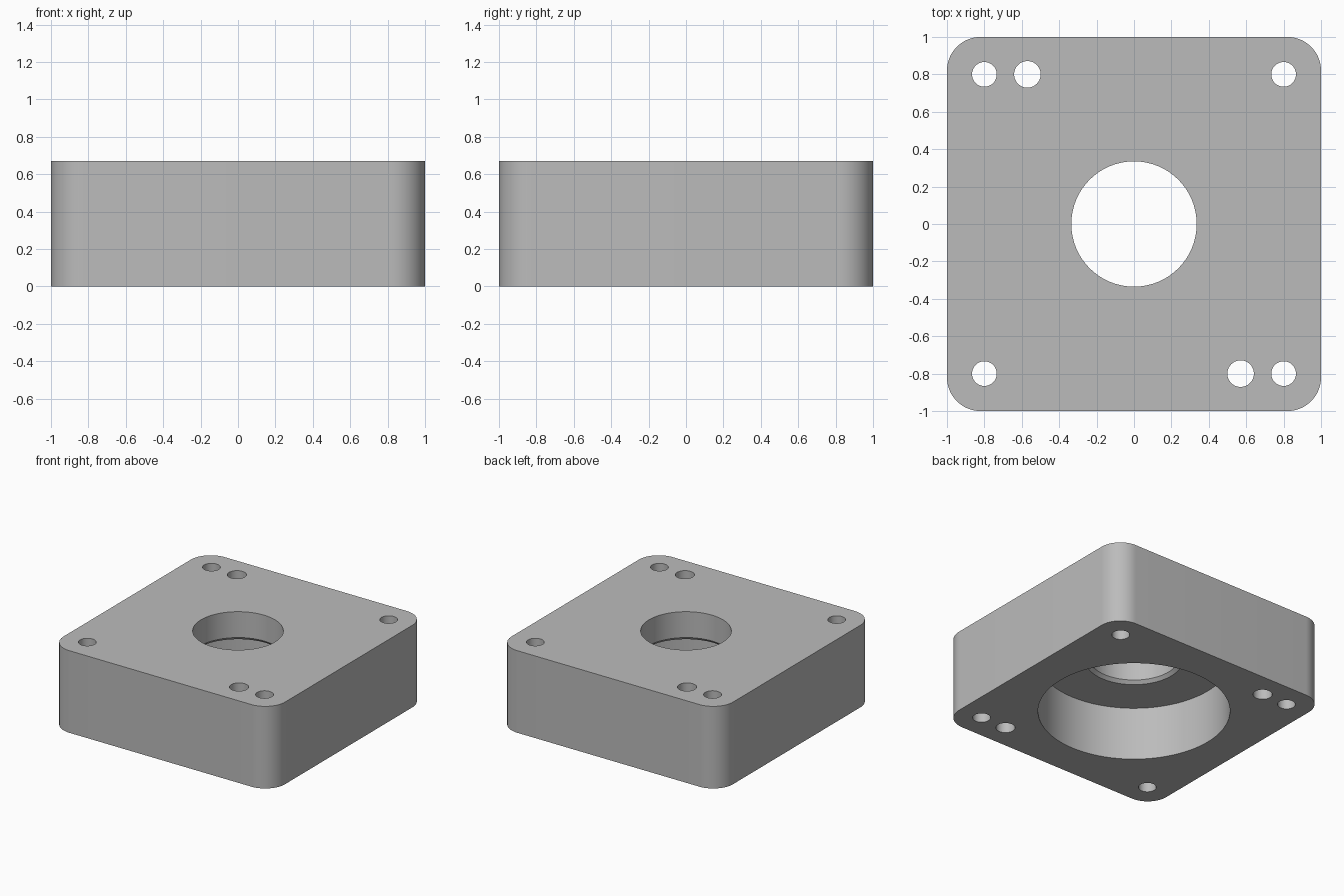
import bpy, bmesh
from math import pi, cos, sin, radians

cube = bpy.data.objects.get("Cube")
if cube:
    bpy.data.objects.remove(cube, do_unlink=True)

HEIGHT, CORNER = 0.67, 0.18
BORE, RECESS, RECESS_TOP, CHAMFER = 0.335, 0.71, 0.434, 0.025
OVER = 0.1  # how far cutters reach past the block

grey = bpy.data.materials.new("plain grey")
grey.use_nodes = True
colour = (0.5, 0.5, 0.5, 1)
grey.diffuse_color = colour
grey.node_tree.nodes["Principled BSDF"].inputs["Base Color"].default_value = colour


def stack(name, sections):
    """Loft a closed solid through a list of (outline, z) sections."""
    bm = bmesh.new()
    rings = [[bm.verts.new((x, y, z)) for x, y in outline] for outline, z in sections]
    for low, high in zip(rings, rings[1:]):
        for i in range(len(low)):
            j = (i + 1) % len(low)
            bm.faces.new((low[i], low[j], high[j], high[i]))
    bm.faces.new(rings[0][::-1])
    bm.faces.new(rings[-1])
    mesh = bpy.data.meshes.new(name)
    bm.to_mesh(mesh)
    bm.free()
    mesh.materials.append(grey)
    obj = bpy.data.objects.new(name, mesh)
    bpy.context.collection.objects.link(obj)
    return obj


def circle(radius, x=0, y=0, sides=96):
    return [(x + radius * cos(2 * pi * i / sides), y + radius * sin(2 * pi * i / sides))
            for i in range(sides)]


def rounded_square(half, radius, steps=16):
    inner = half - radius
    points = []
    for quarter, (sx, sy) in enumerate([(1, 1), (-1, 1), (-1, -1), (1, -1)]):
        for i in range(steps + 1):
            a = (quarter + i / steps) * pi / 2
            points.append((sx * inner + radius * cos(a), sy * inner + radius * sin(a)))
    return points


# Block with rounded upright corners
outline = rounded_square(1, CORNER)
block = stack("mounting_block", [(outline, 0), (outline, HEIGHT)])

# Central bore, chamfered where it opens into the wide recess underneath
cutters = [
    stack("recess_cutter", [(circle(RECESS), -OVER), (circle(RECESS), RECESS_TOP)]),
    stack("bore_cutter", [
        (circle(BORE + CHAMFER), RECESS_TOP - OVER),
        (circle(BORE + CHAMFER), RECESS_TOP),
        (circle(BORE), RECESS_TOP + CHAMFER),
        (circle(BORE), HEIGHT + OVER)]),
]

# Four corner screw holes and two slightly larger dowel holes
holes = [(x, y, 0.066) for x in (-0.8, 0.8) for y in (-0.8, 0.8)]
holes += [(-0.57, 0.8, 0.071), (0.57, -0.8, 0.071)]
for x, y, radius in holes:
    ring = circle(radius, x, y, 48)
    cutters.append(stack("hole_cutter", [(ring, -OVER), (ring, HEIGHT + OVER)]))

# Cut everything, then smooth the round walls
bpy.ops.object.select_all(action='DESELECT')
block.select_set(True)
bpy.context.view_layer.objects.active = block
for cutter in cutters:
    cutter.hide_render = True
    cut = block.modifiers.new("cut", 'BOOLEAN')
    cut.operation = 'DIFFERENCE'
    cut.solver = 'EXACT'
    cut.object = cutter
    bpy.ops.object.modifier_apply(modifier=cut.name)
    bpy.data.objects.remove(cutter, do_unlink=True)
bpy.ops.object.shade_smooth_by_angle(angle=radians(30))
